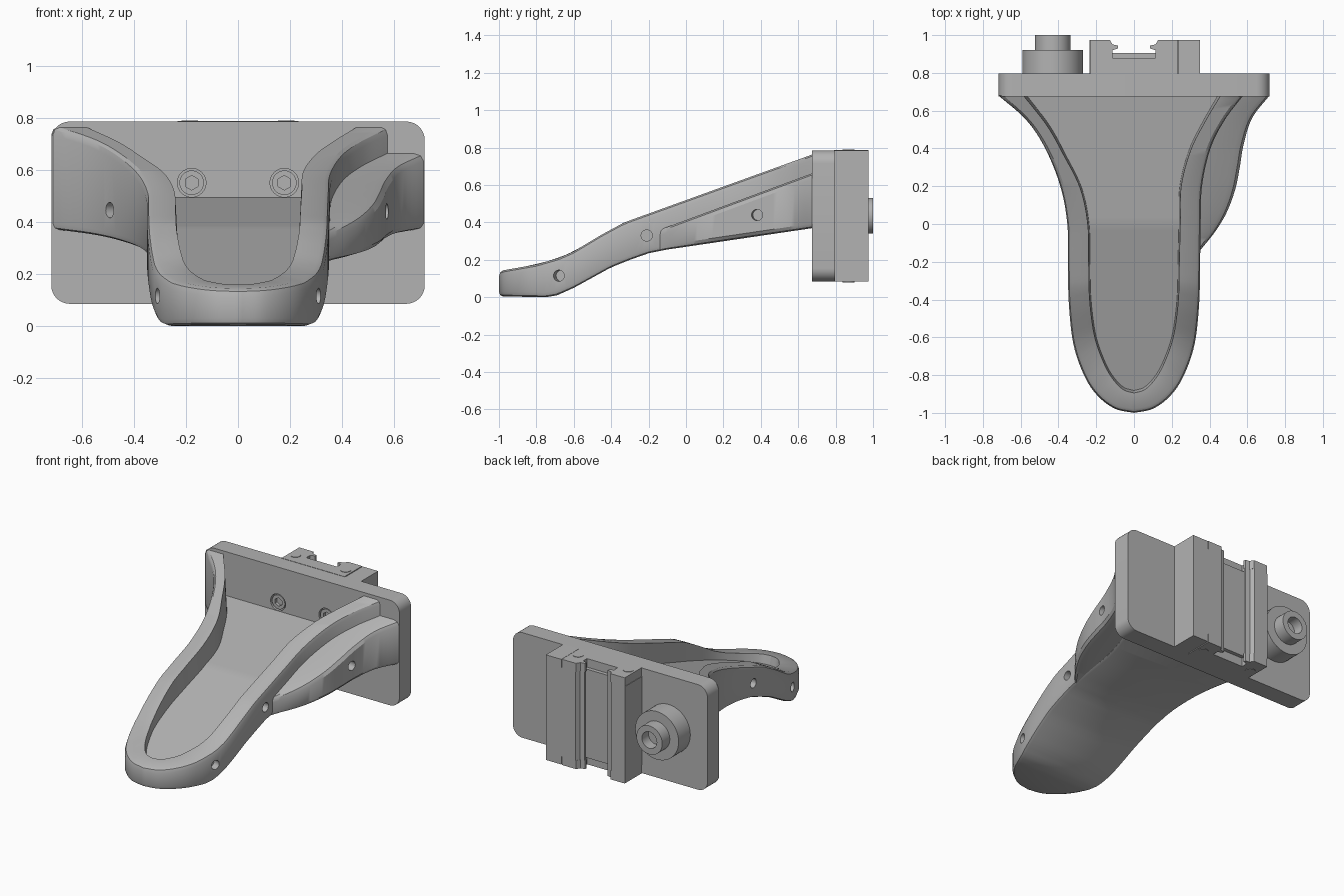
import bpy, bmesh, math
from mathutils import Vector

cube = bpy.data.objects.get("Cube")
if cube:
    bpy.data.objects.remove(cube)

grey = bpy.data.materials.new("plain grey")
grey.use_nodes = True
grey.diffuse_color = (0.45, 0.45, 0.45, 1)
grey.node_tree.nodes["Principled BSDF"].inputs["Base Color"].default_value = grey.diffuse_color


def select(obj):
    bpy.ops.object.select_all(action='DESELECT')
    obj.select_set(True)
    bpy.context.view_layer.objects.active = obj


def shade(obj):
    select(obj)
    bpy.ops.object.shade_smooth_by_angle(angle=math.radians(30))


def finish(name, bm):
    """Turn a bmesh into a grey object with smooth curves and sharp corners."""
    bmesh.ops.remove_doubles(bm, verts=bm.verts, dist=0.0001)
    bmesh.ops.recalc_face_normals(bm, faces=bm.faces)
    mesh = bpy.data.meshes.new(name)
    bm.to_mesh(mesh)
    bm.free()
    mesh.materials.append(grey)
    obj = bpy.data.objects.new(name, mesh)
    bpy.context.collection.objects.link(obj)
    shade(obj)
    return obj


def loft(name, rings, cap_front=True):
    """Skin a row of closed rings."""
    bm = bmesh.new()
    grid = [[bm.verts.new(p) for p in ring] for ring in rings]
    n = len(grid[0])
    for r0, r1 in zip(grid, grid[1:]):
        for k in range(n):
            bm.faces.new((r0[k], r0[(k + 1) % n], r1[(k + 1) % n], r1[k]))
    bm.faces.new(grid[-1])
    if cap_front:
        bm.faces.new(grid[0])
    bmesh.ops.dissolve_degenerate(bm, edges=bm.edges, dist=0.00001)
    return finish(name, bm)


def prism(name, points, axis, low, high):
    """Extrude a flat outline along y or z."""
    if axis == 'Y':
        return loft(name, [[(a, c, b) for a, b in points] for c in (low, high)])
    return loft(name, [[(a, b, c) for a, b in points] for c in (low, high)])


def cylinder(name, centre, direction, radius, length, sides=32):
    bm = bmesh.new()
    bmesh.ops.create_cone(bm, cap_ends=True, segments=sides, radius1=radius,
                          radius2=radius, depth=length)
    turn = Vector(direction).to_track_quat('Z', 'Y')
    bmesh.ops.rotate(bm, verts=bm.verts, matrix=turn.to_matrix())
    bmesh.ops.translate(bm, verts=bm.verts, vec=centre)
    return finish(name, bm)


def cut(obj, cutter):
    select(obj)
    mod = obj.modifiers.new("cut", 'BOOLEAN')
    mod.operation = 'DIFFERENCE'
    mod.solver = 'EXACT'
    mod.object = cutter
    bpy.ops.object.modifier_apply(modifier=mod.name)
    bpy.data.objects.remove(cutter)
    shade(obj)


def height(profile, y):
    """Height of a side profile at depth y."""
    for (y0, z0), (y1, z1) in zip(profile, profile[1:]):
        if y <= y1:
            return z0 + (z1 - z0) * (y - y0) / (y1 - y0)
    return profile[-1][1]


def smooth_path(rows, steps=6):
    """Catmull-Rom curve through rows of numbers."""
    rows = [Vector(r) for r in rows]
    padded = [2 * rows[0] - rows[1]] + rows + [2 * rows[-1] - rows[-2]]
    out = []
    for a, b, c, d in zip(padded, padded[1:], padded[2:], padded[3:]):
        for i in range(steps):
            t = i / steps
            out.append(0.5 * (2 * b + (c - a) * t + (2 * a - 5 * b + 4 * c - d) * t * t
                              + (3 * b - a - 3 * c + d) * t ** 3))
    return out + [rows[-1]]


# Side profiles (y, z): underside, rim, tray floor and brace top
under = [(-1, .005), (-.75, 0), (-.69, .01), (-.6, .05), (-.4, .16), (-.3, .2),
         (-.2, .235), (-.1, .255), (.7, .373)]
rim = [(-1, .14), (-.8, .175), (-.68, .21), (-.6, .245), (-.45, .335), (-.33, .4), (.7, .772)]
floor = [(-.88, .1), (0, .38), (.7, .497)]
brace_top = [(-.15, .357), (.7, .672)]


def rounded_edge(xo, yo, xi, yi, top):
    """Underside and rounded outer wall up to the rim."""
    pts = []
    for inward, from_low, from_top in ((.2, 0, None), (.06, .007, None), (0, .025, None),
                                       (0, None, .03), (.06, None, .009), (.2, None, 0)):
        x, y = xo + (xi - xo) * inward, yo + (yi - yo) * inward
        z = height(under, y) + from_low if from_top is None else height(top, y) - from_top
        pts.append((x, y, z))
    return pts


# Tray: outer and inner outline (outer x, outer y, inner x, inner y)
nose = [(0, -1, 0, -.895), (.1, -.978, .06, -.875), (.19, -.912, .12, -.81),
        (.26, -.81, .167, -.72), (.32, -.64, .21, -.59), (.345, -.42, .235, -.4),
        (.35, -.2, .24, -.2), (.353, 0, .245, 0)]
wide = nose + [(.39, .2, .285, .19), (.47, .4, .375, .37), (.57, .55, .46, .52),
               (.717, .68, .585, .68)]
narrow = nose + [(.36, .2, .25, .2), (.405, .4, .3, .39), (.48, .55, .375, .54),
                 (.578, .68, .458, .68)]


def half_section(row):
    xo, yo, xi, yi = row
    foot = max(yi, yi * .985)
    return rounded_edge(xo, yo, xi, yi, rim) + [(xi, yi, height(rim, yi)),
                                               (xi * .97, foot, height(floor, foot))]


rings = []
for w, n in zip(smooth_path(wide), smooth_path(narrow)):
    right = [(-x, y, z) for x, y, z in half_section(w)]
    rings.append(right + half_section(n)[::-1])
tray = loft("tray", rings, cap_front=False)

# Lower side brace on the left, its inner side buried in the tray wall
brace_rows = [(.35, -.14, .3, -.14), (.43, -.04, .3, -.04), (.49, .06, .3, .06),
              (.535, .18, .31, .18), (.56, .3, .32, .3), (.58, .42, .36, .42),
              (.625, .56, .43, .56), (.717, .68, .52, .68)]
rings = []
for xo, yo, xi, yi in smooth_path(brace_rows):
    rings.append(rounded_edge(xo, yo, xi, yi, brace_top)
                 + [(xi, yi, height(brace_top, yi)), (xi, yi, height(under, yi) + .01)])
brace = loft("side_brace", rings)

# Blind holes around the outside
for obj, centre, direction in (
        (tray, (.31, -.68, .115), (1, -.3, 0)), (tray, (-.31, -.68, .115), (-1, -.3, 0)),
        (tray, (.35, -.21, .33), (1, 0, 0)), (tray, (-.35, -.21, .33), (-1, 0, 0)),
        (tray, (-.495, .44, .445), (-1, -.6, 0)), (brace, (.573, .38, .44), (1, -.15, 0))):
    cut(obj, cylinder("hole_cutter", centre, direction, .03, .1, 24))

# Mounting plate with rounded corners
corner = .07
outline = []
for q, (sx, sz) in enumerate(((1, 1), (-1, 1), (-1, -1), (1, -1))):
    for i in range(9):
        a = math.radians(90 * q + i * 11.25)
        outline.append((sx * (.717 - corner) + corner * math.cos(a),
                        .435 + sz * (.35 - corner) + corner * math.sin(a)))
plate = prism("mounting_plate", outline, 'Y', .675, .797)

# Countersunk socket screws in the plate
for side, label in ((1, "left"), (-1, "right")):
    spot = (side * .178, .675, .55)
    cut(plate, cylinder("recess_cutter", spot, (0, 1, 0), .055, .06))
    head = cylinder(label + "_screw_head", (side * .178, .695, .55), (0, 1, 0), .047, .03)
    cut(head, cylinder("socket_cutter", spot, (0, 1, 0), .028, .05, 6))

# Rail carriage on the back, with end caps and end screws
half = [(.235, .79), (.235, .975), (.13, .975), (.115, .95), (.085, .945),
        (.085, .93), (.115, .92)]


def channel(depth, scale):
    side = [(x * scale, y) for x, y in half] + [(.115 * scale, depth)]
    return side + [(-x, y) for x, y in reversed(side)]


prism("carriage_body", channel(.905, 1), 'Z', .14, .73)
for label, low, high, end in (("lower", .083, .14, .083), ("upper", .73, .787, .787)):
    prism(label + "_end_cap", channel(.88, .985), 'Z', low, high)
    for side in (1, -1):
        cylinder(label + "_cap_screw", (side * .185, .87, end), (0, 0, 1), .032, .006, 24)

# Stop block beside the carriage
prism("stop_block", [(.236, .79), (.35, .79), (.35, .975), (.236, .975)], 'Z', .085, .785)

# Round boss with a bored stud
cylinder("boss", (-.43, .855, .435), (0, 1, 0), .16, .13, 48)
stud = cylinder("stud", (-.43, .95, .435), (0, 1, 0), .095, .1, 48)
cut(stud, cylinder("bore_cutter", (-.43, 1, .435), (0, 1, 0), .055, .14))
